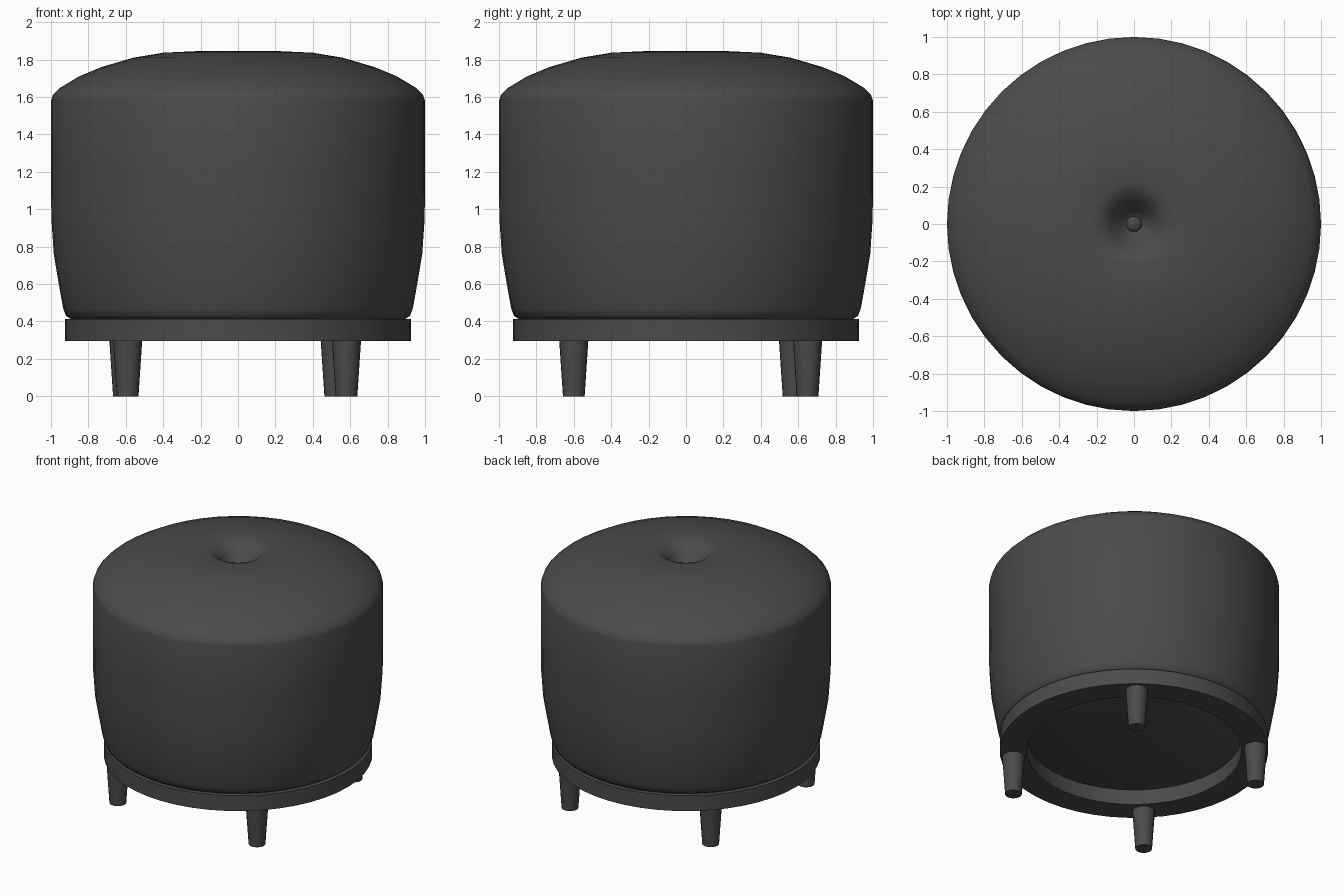
import bpy, bmesh, math

cube = bpy.data.objects.get("Cube")
if cube:
    bpy.data.objects.remove(cube, do_unlink=True)

# One charcoal colour throughout
charcoal = bpy.data.materials.new("charcoal")
charcoal.use_nodes = True
colour = (0.07, 0.07, 0.07, 1)
charcoal.diffuse_color = colour
bsdf = charcoal.node_tree.nodes["Principled BSDF"]
bsdf.inputs["Base Color"].default_value = colour
bsdf.inputs["Roughness"].default_value = 0.8


def lathe(name, profile, sides, centre=(0, 0), closed=False, angle=35):
    """Spin an (radius, height) profile, listed bottom to top on the outside."""
    bm = bmesh.new()
    rings = []
    for r, z in profile:
        if r == 0:
            rings.append([bm.verts.new((0, 0, z))] * sides)
        else:
            steps = [math.tau * i / sides for i in range(sides)]
            rings.append([bm.verts.new((r * math.cos(a), r * math.sin(a), z)) for a in steps])
    pairs = list(zip(rings, rings[1:]))
    if closed:
        pairs.append((rings[-1], rings[0]))
    for low, high in pairs:
        for i in range(sides):
            j = (i + 1) % sides
            corners = dict.fromkeys((low[i], low[j], high[j], high[i]))
            bm.faces.new(list(corners))
    bmesh.ops.recalc_face_normals(bm, faces=bm.faces)
    mesh = bpy.data.meshes.new(name)
    bm.to_mesh(mesh)
    bm.free()
    mesh.materials.append(charcoal)
    obj = bpy.data.objects.new(name, mesh)
    obj.location = (*centre, 0)
    bpy.context.collection.objects.link(obj)
    bpy.ops.object.select_all(action="DESELECT")
    obj.select_set(True)
    bpy.context.view_layer.objects.active = obj
    bpy.ops.object.shade_smooth_by_angle(angle=math.radians(angle))
    return obj


# Padded seat: tucked lower edge, straight sides, domed top with a deep dimple
cushion_profile = [
    (0, 0.41), (0.89, 0.41), (0.92, 0.43), (0.935, 0.47), (0.96, 0.61),
    (0.985, 0.76), (0.998, 0.95), (1, 1.2), (1, 1.58), (0.99, 1.61),
    (0.95, 1.65), (0.85, 1.71), (0.73, 1.76), (0.56, 1.81), (0.4, 1.837),
    (0.22, 1.845), (0.17, 1.83), (0.12, 1.78), (0.07, 1.71), (0.04, 1.68), (0, 1.67),
]
lathe("cushion", cushion_profile, 48, angle=50)

# Tufting button at the bottom of the dimple
button_profile = [(0, 1.66), (0.04, 1.67), (0.042, 1.69), (0.03, 1.705), (0, 1.71)]
lathe("button", button_profile, 16, angle=60)

# Flat base ring, open in the middle
ring_profile = [(0.74, 0.295), (0.925, 0.295), (0.925, 0.412), (0.74, 0.412)]
lathe("base_ring", ring_profile, 48, closed=True)

# Tapered legs, set slightly unevenly
leg_spots = {
    "front_right_leg": (-0.59, -0.6), "front_left_leg": (0.58, -0.6),
    "back_left_leg": (0.52, 0.65), "back_right_leg": (-0.61, 0.575),
}
for name, spot in leg_spots.items():
    lathe(name, [(0, 0), (0.058, 0), (0.078, 0.3), (0, 0.3)], 20, spot)
